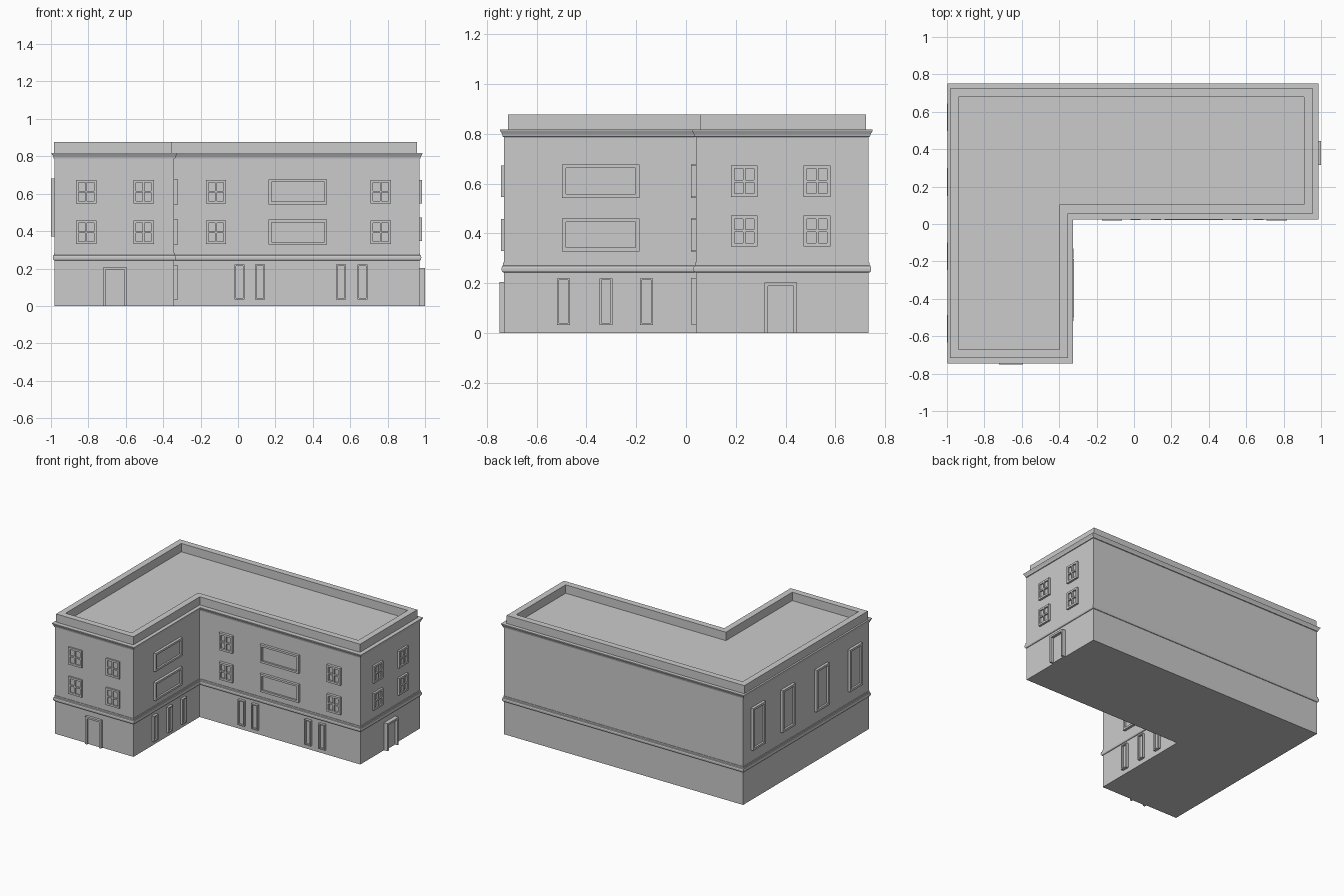
import bpy, bmesh
from mathutils import Vector

if "Cube" in bpy.data.objects:
    bpy.data.objects.remove(bpy.data.objects["Cube"])

WALL = (-0.98, 0.97, -0.341, -0.731, 0.734, 0.04)        # x0, x1, inner x, y0, y1, inner y
PARAPET = (-0.983, 0.956, -0.352, -0.716, 0.724, 0.057)


def outline(dims, o):
    """L-shaped plan, pushed outward by o."""
    x0, x1, xi, y0, y1, yi = dims
    return [(x0 - o, y0 - o), (xi + o, y0 - o), (xi + o, yi - o),
            (x1 + o, yi - o), (x1 + o, y1 + o), (x0 - o, y1 + o)]


def finish(name, bm):
    bmesh.ops.recalc_face_normals(bm, faces=bm.faces)
    mesh = bpy.data.meshes.new(name)
    bm.to_mesh(mesh)
    bm.free()
    obj = bpy.data.objects.new(name, mesh)
    bpy.context.collection.objects.link(obj)
    return obj


def sweep(name, dims, profile, ring=True):
    """Run an (offset, z) profile round the plan; ring closes the profile, otherwise cap the ends."""
    bm = bmesh.new()
    loops = [[bm.verts.new((x, y, z)) for x, y in outline(dims, o)] for o, z in profile]
    pairs = list(zip(loops, loops[1:]))
    if ring:
        pairs.append((loops[-1], loops[0]))
    else:
        bm.faces.new(loops[0][::-1])
        bm.faces.new(loops[-1])
    for a, b in pairs:
        for i in range(6):
            j = (i + 1) % 6
            bm.faces.new((a[i], a[j], b[j], b[i]))
    return finish(name, bm)


# Facades: point on the wall, horizontal direction, outward normal
FRONT = (Vector((0, -0.731, 0)), Vector((1, 0, 0)), Vector((0, -1, 0)))
COURT = (Vector((0, 0.04, 0)), Vector((1, 0, 0)), Vector((0, -1, 0)))
COURT_SIDE = (Vector((-0.341, 0, 0)), Vector((0, 1, 0)), Vector((1, 0, 0)))
RIGHT = (Vector((0.97, 0, 0)), Vector((0, 1, 0)), Vector((1, 0, 0)))
LEFT = (Vector((-0.98, 0, 0)), Vector((0, 1, 0)), Vector((-1, 0, 0)))


def opening(name, wall, u0, u1, z0, z1, depth, border=0.014, panes=1, sill=True):
    """Projecting frame with a recessed pane, optionally split panes x panes."""
    org, du, dn = wall
    bm = bmesh.new()

    def box(a, b, c, d, out):
        v = bmesh.ops.create_cube(bm, size=1)["verts"]
        for p in v:
            s = p.co + Vector((0.5, 0.5, 0.5))
            p.co = (org + du * (a + (b - a) * s.x) + dn * (-0.005 + (out + 0.005) * s.y)
                    + Vector((0, 0, c + (d - c) * s.z)))

    def bars(lo, hi):
        mid = [((lo + hi) / 2 - 0.005, (lo + hi) / 2 + 0.005)] if panes == 2 else []
        return [(lo, lo + border)] + mid + [(hi - border, hi)]

    cols, rows = bars(u0, u1), bars(z0, z1)
    for a, b in cols:
        box(a, b, z0, z1, depth)
    for c, d in (rows if sill else rows[1:]):
        for left, right in zip(cols, cols[1:]):
            box(left[1], right[0], c, d, depth)
    box(u0 + border, u1 - border, z0 + (border if sill else 0), z1 - border, depth * 0.3)
    return finish(name, bm)


# Main masonry body with flat roof
sweep("walls", WALL, [(0, 0), (0, 0.815)], ring=False)
# Rounded string course above the ground floor
sweep("string_course", WALL, [(-0.004, 0.243), (0.004, 0.243), (0.009, 0.249), (0.01, 0.259),
                              (0.008, 0.269), (0.004, 0.272), (0.004, 0.283), (-0.004, 0.283)])
# Flared cornice
sweep("cornice", WALL, [(0, 0.787), (0.005, 0.789), (0.008, 0.799), (0.016, 0.813),
                        (0.016, 0.817), (-0.02, 0.817)])
# Roof parapet
sweep("parapet", PARAPET, [(0, 0.812), (0, 0.877), (-0.046, 0.877), (-0.046, 0.812)])

# Four-pane windows
UPPER, LOWER, LOWER_RIGHT = (0.547, 0.674), (0.33, 0.458), (0.347, 0.473)
for wall, spans, depth, low in ((FRONT, [(-0.866, -0.756), (-0.56, -0.45)], 0.012, LOWER),
                                (COURT, [(-0.171, -0.064), (0.708, 0.818)], 0.02, LOWER),
                                (RIGHT, [(0.18, 0.288), (0.473, 0.58)], 0.015, LOWER_RIGHT)):
    for u0, u1 in spans:
        for z0, z1 in (UPPER, low):
            opening("four_pane_window", wall, u0, u1, z0, z1, depth, panes=2)

# Wide windows in the courtyard
for wall, u0, u1 in ((COURT, 0.163, 0.477), (COURT_SIDE, -0.498, -0.187)):
    for z0, z1 in ((0.543, 0.677), (0.328, 0.461)):
        opening("wide_window", wall, u0, u1, z0, z1, 0.019, border=0.015)

# Narrow ground-floor windows
for u in (0.008, 0.118, 0.551, 0.666):
    opening("narrow_window", COURT, u - 0.026, u + 0.026, 0.035, 0.222, 0.019, border=0.008)
for u in (-0.492, -0.321, -0.158):
    opening("narrow_window", COURT_SIDE, u - 0.026, u + 0.026, 0.033, 0.22, 0.018, border=0.008)

# Tall windows on the left side
for u in (0.57, 0.225, -0.172, -0.56):
    opening("tall_window", LEFT, u - 0.074, u + 0.074, 0.37, 0.68, 0.02, border=0.016)

# Entrance doors
opening("front_door", FRONT, -0.722, -0.594, 0, 0.205, 0.019, sill=False)
opening("side_door", RIGHT, 0.316, 0.445, 0, 0.203, 0.03, sill=False)
